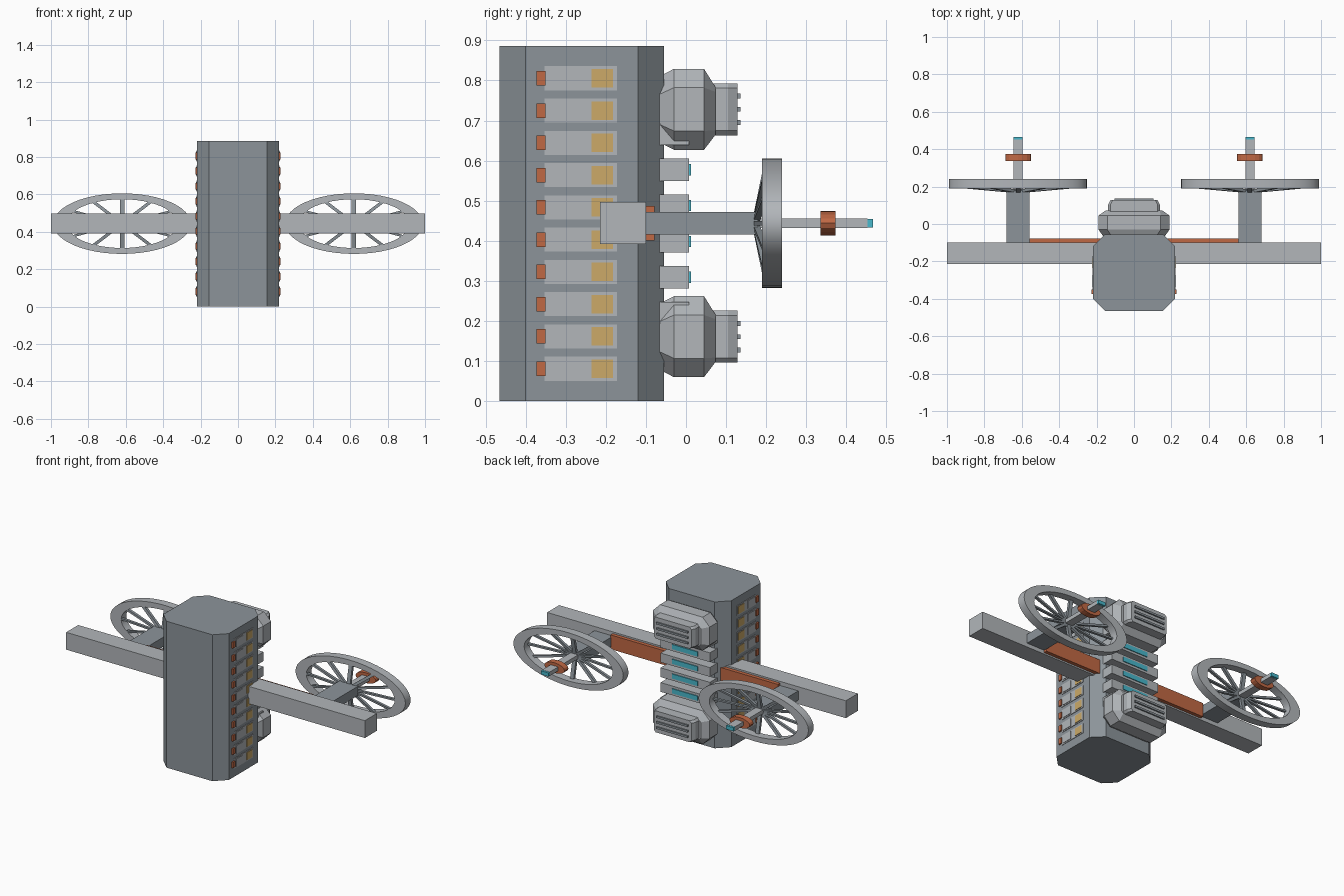
import bpy, bmesh, math
from mathutils import Vector, Matrix

if "Cube" in bpy.data.objects:
    bpy.data.objects.remove(bpy.data.objects["Cube"])


def material(name, rgb):
    lin = [((c / 255 + 0.055) / 1.055) ** 2.4 for c in rgb]
    m = bpy.data.materials.new(name)
    m.diffuse_color = (*lin, 1)
    m.use_nodes = True
    m.node_tree.nodes["Principled BSDF"].inputs["Base Color"].default_value = m.diffuse_color
    return m


HULL = material("hull grey", (140, 148, 154))
LIGHT = material("light grey", (178, 182, 186))
ORANGE = material("burnt orange", (192, 104, 68))
GOLD = material("gold", (204, 170, 104))
TEAL = material("teal", (72, 184, 204))


def finish(name, bm, mat):
    bmesh.ops.recalc_face_normals(bm, faces=bm.faces)
    me = bpy.data.meshes.new(name)
    bm.to_mesh(me)
    bm.free()
    me.materials.append(mat)
    ob = bpy.data.objects.new(name, me)
    bpy.context.collection.objects.link(ob)
    return ob


def add_box(bm, lo, hi):
    lo, hi = Vector(lo), Vector(hi)
    m = Matrix.Translation((lo + hi) / 2) @ Matrix.Diagonal((*(hi - lo), 1))
    bmesh.ops.create_cube(bm, size=1, matrix=m)


def box(name, lo, hi, mat):
    bm = bmesh.new()
    add_box(bm, lo, hi)
    return finish(name, bm, mat)


def loft(name, rings, mat, capped=True):
    """Skin a list of equal-length point rings; uncapped lofts close on themselves."""
    bm = bmesh.new()
    vs = [[bm.verts.new(p) for p in r] for r in rings]
    n = len(vs[0])
    pairs = list(zip(vs, vs[1:]))
    if capped:
        bm.faces.new(vs[0])
        bm.faces.new(vs[-1])
    else:
        pairs.append((vs[-1], vs[0]))
    for a, b in pairs:
        for i in range(n):
            j = (i + 1) % n
            bm.faces.new((a[i], a[j], b[j], b[i]))
    return finish(name, bm, mat)


def octagon(w, h, c):
    return [(w, -h + c), (w, h - c), (w - c, h), (-w + c, h),
            (-w, h - c), (-w, -h + c), (-w + c, -h), (w - c, -h)]


# Hull: chamfered upright block
loft("hull", [[(x, y - 0.26, z) for x, y in octagon(0.219, 0.205, 0.065)]
              for z in (0, 0.886)], HULL)

# Cross beam and the strip along its rear
box("cross_beam", (-1, -0.215, 0.392), (1, -0.1, 0.497), LIGHT)
box("rear_strip", (-0.56, -0.1, 0.401), (0.56, -0.078, 0.487), ORANGE)

# Rows of side panels
for s, side in ((1, "right"), (-1, "left")):
    for i in range(10):
        z = 0.081 + 0.0805 * i
        for part, y0, y1, h, x, mat in (
                ("panel", -0.353, -0.172, 0.03, 0.222, LIGHT),
                ("hatch", -0.338, -0.272, 0.023, 0.225, LIGHT),
                ("window", -0.236, -0.182, 0.023, 0.225, GOLD),
                ("marker", -0.373, -0.35, 0.018, 0.228, ORANGE)):
            xs = sorted((s * 0.21, s * x))
            box(f"{side}_{part}_{i}", (xs[0], y0, z - h), (xs[1], y1, z + h), mat)

# Rear ribs with glowing strips
for i in range(6):
    z = 0.22 + 0.0893 * i
    box(f"rear_rib_{i}", (-0.165, -0.08, z - 0.028), (0.165, 0.008, z + 0.028), LIGHT)
    box(f"rib_light_{i}", (-0.085, 0, z - 0.014), (0.085, 0.013, z + 0.014), TEAL)

# Rear pods with a louvred vent each
for name, z0 in (("lower", 0.161), ("upper", 0.728)):
    rings = []
    for y, w, h, c, dz in ((-0.09, 0.15, 0.07, 0.035, 0), (-0.065, 0.165, 0.083, 0.045, 0),
                           (-0.03, 0.19, 0.101, 0.047, 0), (0.045, 0.19, 0.101, 0.047, 0),
                           (0.073, 0.15, 0.06, 0.012, -0.004)):
        rings.append([(x, y, z0 + z + dz) for x, z in octagon(w, h, c)])
    loft(f"{name}_pod", rings, LIGHT)
    loft(f"{name}_vent", [[(x, y, z0 + z) for x, z in octagon(w, 0.065, 0.012)]
                          for y, w in ((0.06, 0.138), (0.105, 0.138), (0.128, 0.125))], LIGHT)
    for k in (-1, 0, 1):
        z = z0 + k * 0.033
        box(f"{name}_louvre_{k + 2}", (-0.105, 0.12, z - 0.006), (0.105, 0.136, z + 0.006), HULL)

# Wheel assemblies on both ends of the beam, flattened in z
CZ, SQ = 0.444, 0.44
for s, side in ((1, "right"), (-1, "left")):
    cx = s * 0.62
    box(f"{side}_pylon", (cx - 0.062, -0.11, 0.416), (cx + 0.062, 0.18, 0.472), HULL)
    rim = []
    for k in range(48):
        a = math.tau * k / 48
        rim.append([(cx + r * math.cos(a), y, CZ + SQ * r * math.sin(a))
                    for r, y in ((0.296, 0.19), (0.368, 0.19), (0.368, 0.24), (0.296, 0.24))])
    ring = loft(f"{side}_wheel_rim", rim, LIGHT, capped=False)
    bpy.context.view_layer.objects.active = ring
    ring.select_set(True)
    bpy.ops.object.shade_smooth_by_angle(angle=math.radians(30))
    ring.select_set(False)

    bm = bmesh.new()
    for k in range(12):
        nb = len(bm.verts)
        add_box(bm, (0.02, -0.008, -0.012), (0.305, 0.008, 0.012))
        bm.verts.ensure_lookup_table()
        m = (Matrix.Translation((cx, 0.172, CZ)) @ Matrix.Diagonal((1, 1, SQ, 1))
             @ Matrix.Rotation(math.tau * k / 12, 4, "Y") @ Matrix.Rotation(0.09, 4, "Z"))
        bmesh.ops.transform(bm, matrix=m, verts=bm.verts[nb:])
    finish(f"{side}_spokes", bm, HULL)

    box(f"{side}_axle", (cx - 0.025, 0.16, CZ - 0.012), (cx + 0.025, 0.453, CZ + 0.012), LIGHT)
    box(f"{side}_axle_tip", (cx - 0.025, 0.453, CZ - 0.011), (cx + 0.025, 0.466, CZ + 0.011), TEAL)
    collar = [[(cx + 0.068 * math.cos(math.tau * k / 16), y,
                CZ + 0.031 * math.sin(math.tau * k / 16)) for k in range(16)]
              for y in (0.336, 0.373)]
    loft(f"{side}_collar", collar, ORANGE)
